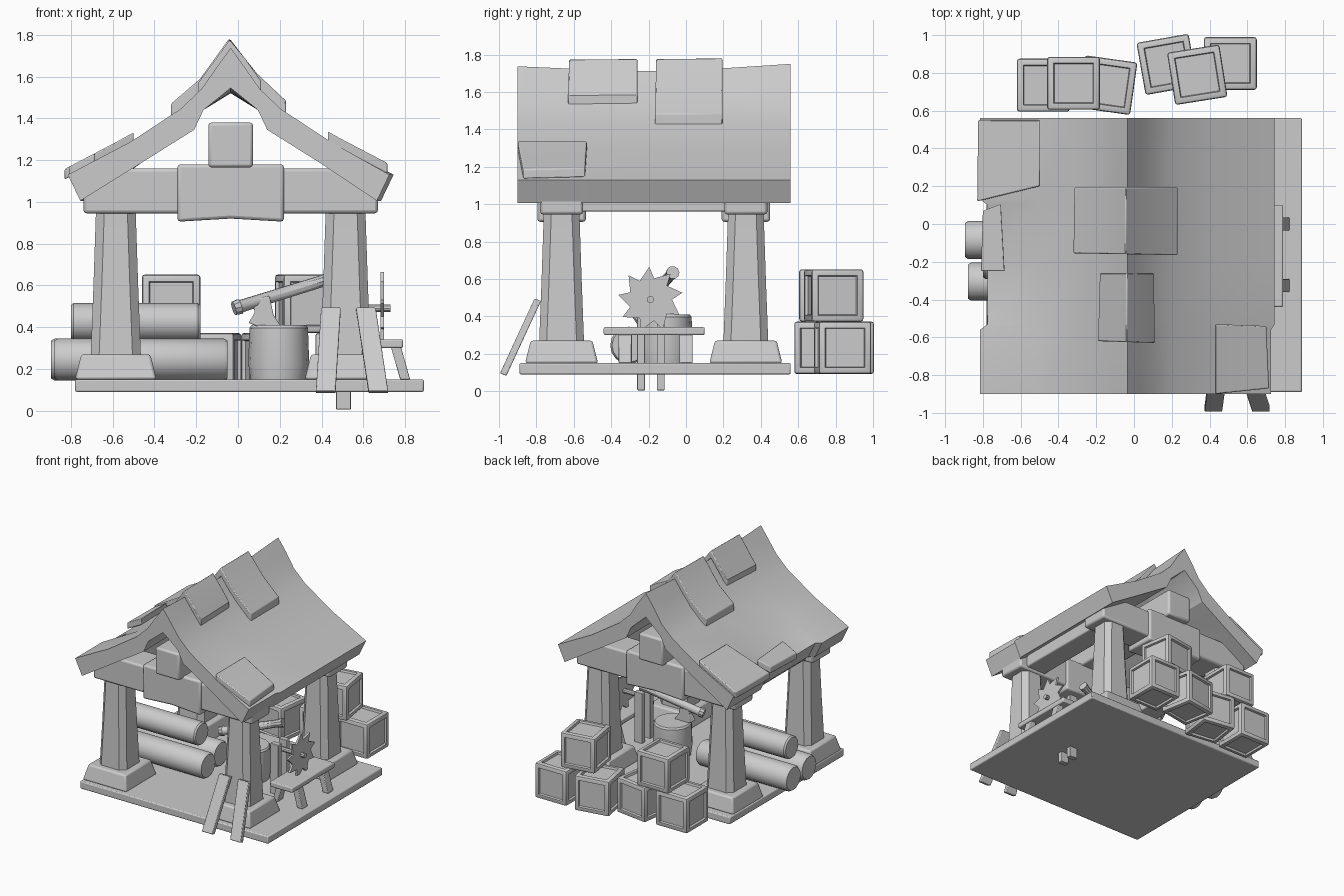
import bpy, bmesh, math
from mathutils import Vector, Matrix

if "Cube" in bpy.data.objects:
    bpy.data.objects.remove(bpy.data.objects["Cube"])

GREY = (0.6, 0.6, 0.6, 1)
mat = bpy.data.materials.new("plain grey")
mat.use_nodes = True
mat.diffuse_color = GREY
mat.node_tree.nodes["Principled BSDF"].inputs["Base Color"].default_value = GREY
CX = -0.035  # centre line of the building


def finish(name, bm, bevel=0, matrix=None, angle=35):
    bmesh.ops.recalc_face_normals(bm, faces=bm.faces)
    if matrix:
        bm.transform(matrix)
    mesh = bpy.data.meshes.new(name)
    bm.to_mesh(mesh)
    bm.free()
    mesh.materials.append(mat)
    ob = bpy.data.objects.new(name, mesh)
    bpy.context.collection.objects.link(ob)
    bpy.ops.object.select_all(action='DESELECT')
    ob.select_set(True)
    bpy.context.view_layer.objects.active = ob
    bpy.ops.object.shade_smooth_by_angle(angle=math.radians(angle))
    if bevel:
        mod = ob.modifiers.new("soft_edges", 'BEVEL')
        mod.width, mod.segments = bevel, 2
        mod.limit_method = 'ANGLE'
        mod.angle_limit = math.radians(40)
    return ob


def loft(name, rings, bevel=0, matrix=None, angle=35):
    """Skin a row of equal point rings and close both ends."""
    bm = bmesh.new()
    rows = [[bm.verts.new(p) for p in ring] for ring in rings]
    n = len(rows[0])
    for a, b in zip(rows, rows[1:]):
        for i in range(n):
            j = (i + 1) % n
            bm.faces.new((a[i], a[j], b[j], b[i]))
    bm.faces.new(rows[0])
    bm.faces.new(rows[-1])
    return finish(name, bm, bevel, matrix, angle)


def rect(x, y, z, hx, hy):
    return [(x - hx, y - hy, z), (x + hx, y - hy, z), (x + hx, y + hy, z), (x - hx, y + hy, z)]


def octagon(x, y, z, h, c):
    k = h - c
    pts = [(-k, -h), (k, -h), (h, -k), (h, k), (k, h), (-k, h), (-h, k), (-h, -k)]
    return [(x + u, y + v, z) for u, v in pts]


def box(name, x0, x1, y0, y1, z0, z1, bevel=0.0):
    x, y, hx, hy = (x0 + x1) / 2, (y0 + y1) / 2, (x1 - x0) / 2, (y1 - y0) / 2
    return loft(name, [rect(x, y, z0, hx, hy), rect(x, y, z1, hx, hy)], bevel)


def tube(name, start, end, steps, n=16):
    """Round bar; steps are (distance fraction, radius)."""
    a, b = Vector(start), Vector(end)
    turn = (b - a).to_track_quat('Z', 'Y')
    rings = [[a.lerp(b, t) + turn @ Vector((r * math.cos(k * math.tau / n), r * math.sin(k * math.tau / n), 0))
              for k in range(n)] for t, r in steps]
    return loft(name, rings)


# Floor, pillars and beams
box("floor", -0.78, 0.89, -0.89, 0.56, 0.09, 0.15, 0.008)
for side, x in (("right", CX - 0.55), ("left", CX + 0.55)):
    for end, y in (("front", -0.665), ("back", 0.32)):
        loft(f"{end}_{side}_pillar", [octagon(x, y, z, h, 0.04) for z, h in
                                      ((0.26, 0.12), (0.6, 0.107), (0.96, 0.095))])
        loft(f"{end}_{side}_pillar_foot", [rect(x, y, z, h, h) for z, h in
                                           ((0.15, 0.195), (0.23, 0.175), (0.27, 0.165))], 0.012)
    box(f"{side}_side_beam", x - 0.09, x + 0.09, -0.65, 0.31, 0.96, 1.13, 0.01)
for end, y in (("front", -0.665), ("back", 0.32)):
    box(f"{end}_beam", CX - 0.705, CX + 0.705, y - 0.115, y + 0.115, 0.945, 1.16, 0.015)
    # Sleeve around the middle of the beam, with a lightly arched lower edge
    loft(f"{end}_beam_sleeve", [[(CX + dx, y - 0.13, low), (CX + dx, y + 0.13, low),
                                 (CX + dx, y + 0.13, 1.18), (CX + dx, y - 0.13, 1.18)]
                                for dx, low in ((-0.255, 0.905), (0, 0.92), (0.255, 0.905))], 0.015)
box("ridge_support_beam", CX - 0.107, CX + 0.107, -0.85, 0.5, 1.165, 1.38, 0.015)

# Roof: half profile as distance from ridge and height
TOP = [(0, 1.737), (0.07, 1.64), (0.14, 1.54), (0.24, 1.445), (0.48, 1.287), (0.78, 1.13)]
UNDER = [(0.72, 1.005), (0.43, 1.185), (0.175, 1.345), (0.13, 1.44), (0, 1.545)]


def roof_height(x):
    d = abs(x - CX)
    for (a, za), (b, zb) in zip(TOP, TOP[1:]):
        if d <= b or b == TOP[-1][0]:
            return za + (zb - za) * (d - a) / (b - a)


def roof_ring(y, left_cut, right_cut, sag):
    ring = []
    for sign, cut, pts in ((1, right_cut, TOP + UNDER), (-1, left_cut, (TOP + UNDER)[-2:0:-1])):
        for d, z in pts:
            ring.append((CX + sign * (d - cut if d > 0.7 else d), y, z - (sag if d < 0.1 else 0)))
    return ring


loft("roof", [roof_ring(*s) for s in (
    (-0.9, 0, 0.02, 0), (-0.56, 0, 0.02, 0.015), (-0.53, 0.04, 0, 0.02), (-0.2, 0.04, 0, 0.025),
    (0.1, 0.04, 0, 0.02), (0.13, 0, 0, 0.015), (0.56, 0, 0, -0.013))], angle=28)


def patch(name, near, far, lift, thick=0.05):
    """Shingle patch over the roof between two (x0, x1, y0, y1) edges."""
    rings = []
    for x0, x1, y0, y1 in (near, far):
        pts = [(x0 + (x1 - x0) * i / 4, y0 + (y1 - y0) * i / 4) for i in range(5)]
        upper = [(x, y, roof_height(x) + lift) for x, y in pts]
        rings.append(upper + [(x, y, z - thick) for x, y, z in reversed(upper)])
    loft(name, rings, 0.006)


patch("ridge_patch_large", (-0.32, 0.23, -0.155, -0.165), (-0.315, 0.23, 0.195, 0.195), 0.055, 0.07)
patch("ridge_patch_small", (-0.19, 0.11, -0.62, -0.63), (-0.18, 0.105, -0.26, -0.26), 0.045, 0.06)
patch("front_eave_patch", (0.43, 0.715, -0.9, -0.87), (0.43, 0.7, -0.53, -0.54), 0.04)
patch("back_eave_patch", (-0.83, -0.5, 0.12, 0.2), (-0.825, -0.5, 0.55, 0.55), 0.035)
patch("side_eave_patch", (-0.81, -0.685, -0.25, -0.25), (-0.8, -0.705, 0.07, 0.105), 0.035)


# Crates: bevelled cubes with sunken panels
def crate(name, x, y, level, degrees):
    bm = bmesh.new()
    bmesh.ops.create_cube(bm, size=0.28)
    bmesh.ops.bevel(bm, geom=bm.edges[:], offset=0.014, segments=2, affect='EDGES', profile=0.5)
    panels = sorted(bm.faces, key=lambda f: -f.calc_area())[:6]
    bmesh.ops.inset_individual(bm, faces=panels, thickness=0.028)
    bmesh.ops.inset_individual(bm, faces=panels, thickness=0.006, depth=-0.016)
    place = Matrix.Translation((x, y, 0.232 + 0.28 * level)) @ Matrix.Rotation(math.radians(degrees), 4, 'Z')
    finish(name, bm, 0, place)


for i, spec in enumerate(((-0.48, 0.735, 0, 0), (-0.14, 0.735, 0, -8), (-0.32, 0.745, 1, 0),
                          (0.175, 0.845, 0, 10), (0.51, 0.85, 0, 0), (0.335, 0.79, 1, 9))):
    crate(f"crate_{i + 1}", *spec)

# Log pile
for i, (x0, x1, y, z, r) in enumerate(((-0.895, -0.09, -0.085, 0.245, 0.1), (-0.88, -0.05, -0.305, 0.245, 0.1),
                                       (-0.8, -0.18, -0.2, 0.425, 0.09))):
    tube(f"log_{i + 1}", (x0, y, z), (x1, y, z), ((0, r * 0.9), (0.02, r), (0.98, r), (1, r * 0.9)))

# Chopping stump and axe
tube("stump", (0.195, -0.11, 0.15), (0.195, -0.11, 0.41), ((0, 0.135), (0.3, 0.146), (0.95, 0.14), (1, 0.13)))
grip, butt = (-0.02, -0.2, 0.49), (0.45, -0.07, 0.635)
tube("axe_handle", grip, butt, ((0, 0.034), (0.06, 0.038), (0.08, 0.031), (0.9, 0.029), (1, 0.036)), 10)
blade = [(0.07, 0.53), (0.15, 0.55), (0.17, 0.46), (0.21, 0.4), (0.13, 0.39), (0.05, 0.42), (0.08, 0.47)]
loft("axe_head", [[(x, y, z) for x, z in blade] for y in (-0.195, -0.145)], 0.006)

# Saw bench with toothed blade, centred on its own line
BX, SY, SZ = 0.69, -0.17, 0.49
box("bench_top", BX - 0.1, BX + 0.1, -0.44, 0.1, 0.3, 0.342, 0.008)
for sign in (-1, 1):
    for end, y in (("front", -0.325), ("back", 0.0)):
        loft(f"bench_leg_{end}_{sign}", [rect(BX + sign * dx, y, z, 0.024, 0.035) for dx, z in
                                         ((0.11, 0.15), (0.065, 0.31))], 0.005)
TEETH = 9
outline = []
for k in range(TEETH):
    for turn, r in ((0, 0.115), (0.3, 0.175)):
        a = (k + turn) * math.tau / TEETH
        outline.append((SY - 0.02 + r * math.cos(a), SZ + r * math.sin(a)))
loft("saw_blade", [[(x, y, z) for y, z in outline] for x in (BX - 0.008, BX + 0.008)])
tube("saw_axle", (0.52, SY - 0.02, SZ), (0.73, SY - 0.02, SZ), ((0, 0.019), (1, 0.019)), 10)

# Two upright stakes driven through the floor
for i, y in enumerate((-0.24, -0.135)):
    box(f"stake_{i + 1}", 0.47, 0.54, y - 0.021, y + 0.021, 0.005, 0.55, 0.004)

# Planks leaning at the front, as (bottom x, top x)
for i, (xb, xt) in enumerate(((0.42, 0.445), (0.672, 0.612))):
    loft(f"leaning_plank_{i + 1}", [[(x - 0.047, y, z), (x + 0.047, y, z), (x + 0.047, y + 0.035, z - 0.012),
                                     (x - 0.047, y + 0.035, z - 0.012)]
                                    for x, y, z in ((xb, -0.995, 0.095), (xt, -0.81, 0.495))], 0.005)
